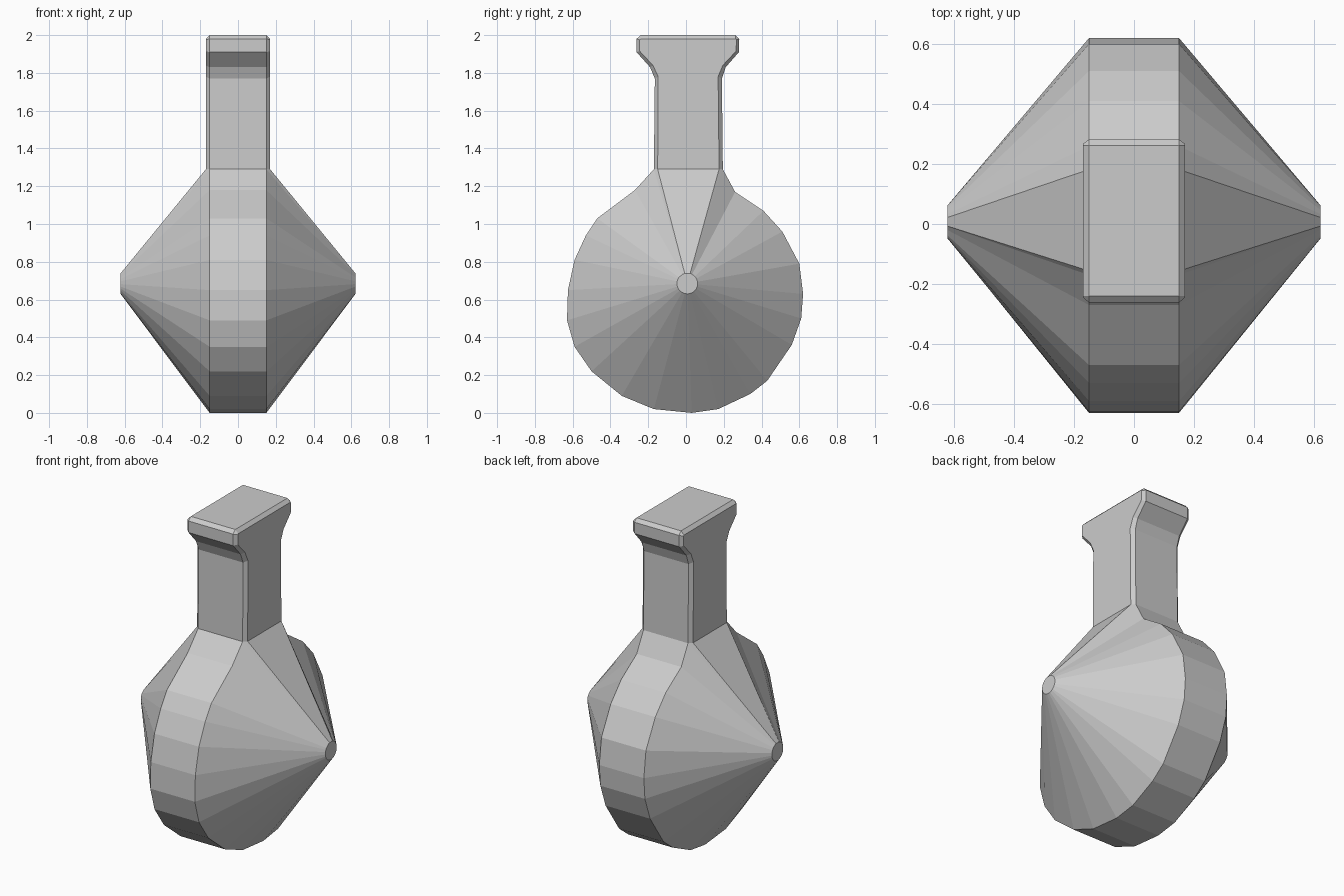
import bpy, bmesh, math

if "Cube" in bpy.data.objects:
    bpy.data.objects.remove(bpy.data.objects["Cube"])

def loft(name, rings):
    """Bridge matching rings of points and cap both ends."""
    bm = bmesh.new()
    loops = [[bm.verts.new(p) for p in ring] for ring in rings]
    n = len(loops[0])
    for a, b in zip(loops, loops[1:]):
        for i in range(n):
            j = (i + 1) % n
            bm.faces.new((a[i], a[j], b[j], b[i]))
    bm.faces.new(loops[0])
    bm.faces.new(loops[-1][::-1])
    bmesh.ops.recalc_face_normals(bm, faces=bm.faces)
    mesh = bpy.data.meshes.new(name)
    bm.to_mesh(mesh)
    bm.free()
    obj = bpy.data.objects.new(name, mesh)
    bpy.context.collection.objects.link(obj)
    return obj

# Rounded body: faceted rim tapering to a small disc on each side
rim = [(0.195, 1.29), (0.26, 1.17), (0.41, 1.07), (0.51, 0.96), (0.60, 0.79),
       (0.62, 0.63), (0.61, 0.50), (0.56, 0.36), (0.43, 0.17), (0.34, 0.10),
       (0.17, 0.02), (0.03, 0.0), (-0.17, 0.02), (-0.34, 0.09), (-0.50, 0.22),
       (-0.59, 0.35), (-0.63, 0.49), (-0.625, 0.65), (-0.59, 0.81),
       (-0.53, 0.94), (-0.47, 1.03), (-0.27, 1.18), (-0.17, 1.29),
       (-0.15, 1.29), (0.175, 1.29)]
shoulder = len(rim) - 2          # the last two points meet the neck sides
cy, cz, disc_r = 0.007, 0.685, 0.055

def rim_ring(s):
    return [(s * (0.17 if i >= shoulder else 0.15), y, z) for i, (y, z) in enumerate(rim)]

def disc_ring(s):
    ring = []
    for y, z in rim:
        a = math.atan2(z - cz, y - cy)
        ring.append((s * 0.622, cy + disc_r * math.cos(a), cz + disc_r * math.sin(a)))
    return ring

loft("body", [disc_ring(-1), rim_ring(-1), rim_ring(1), disc_ring(1)])

# Neck with flared lip and chamfered edges
outer = [(-0.17, 1.29), (-0.165, 1.77), (-0.19, 1.83), (-0.262, 1.91), (-0.262, 1.98),
         (-0.24, 2.0), (0.262, 2.0), (0.282, 1.98), (0.28, 1.91), (0.21, 1.83),
         (0.19, 1.77), (0.195, 1.29)]
inner = [(-0.15, 1.29), (-0.147, 1.78), (-0.175, 1.84), (-0.245, 1.915), (-0.245, 1.975),
         (-0.24, 1.98), (0.262, 1.98), (0.267, 1.975), (0.265, 1.915), (0.195, 1.84),
         (0.17, 1.78), (0.175, 1.29)]
loft("neck", [[(x, y, z) for y, z in prof] for x, prof in
              ((-0.17, inner), (-0.15, outer), (0.15, outer), (0.17, inner))])
